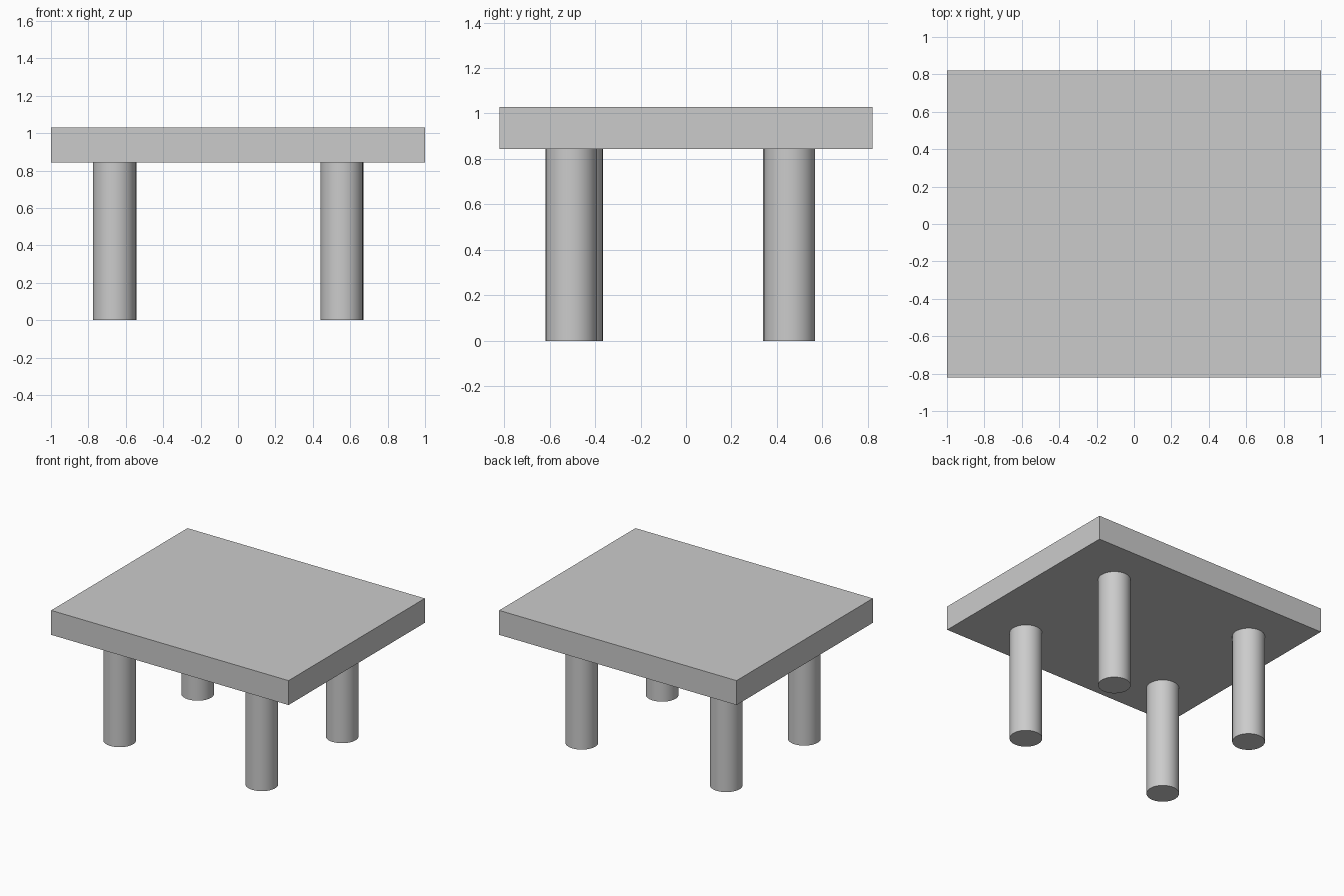
import bpy
from math import radians

if "Cube" in bpy.data.objects:
    bpy.data.objects.remove(bpy.data.objects["Cube"])

TOP_Z, UNDER_Z = 1.029, 0.843
LEG_RADIUS = 0.113

# Table top slab
bpy.ops.mesh.primitive_cube_add(size=1, location=(0, 0, (TOP_Z + UNDER_Z) / 2))
top = bpy.context.object
top.name = "table_top"
top.scale = (2.0, 1.64, TOP_Z - UNDER_Z)
bpy.ops.object.transform_apply(location=False, rotation=False, scale=True)


def add_leg(name, x, y):
    bpy.ops.mesh.primitive_cylinder_add(
        vertices=64, radius=LEG_RADIUS, depth=UNDER_Z, location=(x, y, UNDER_Z / 2))
    bpy.context.object.name = name
    bpy.ops.object.shade_smooth_by_angle(angle=radians(30))


# Round legs, slightly unevenly placed
for name, x, y in (
    ("front_left_leg", -0.662, -0.479),
    ("front_right_leg", 0.554, -0.504),
    ("back_left_leg", -0.656, 0.452),
    ("back_right_leg", 0.559, 0.455),
):
    add_leg(name, x, y)
